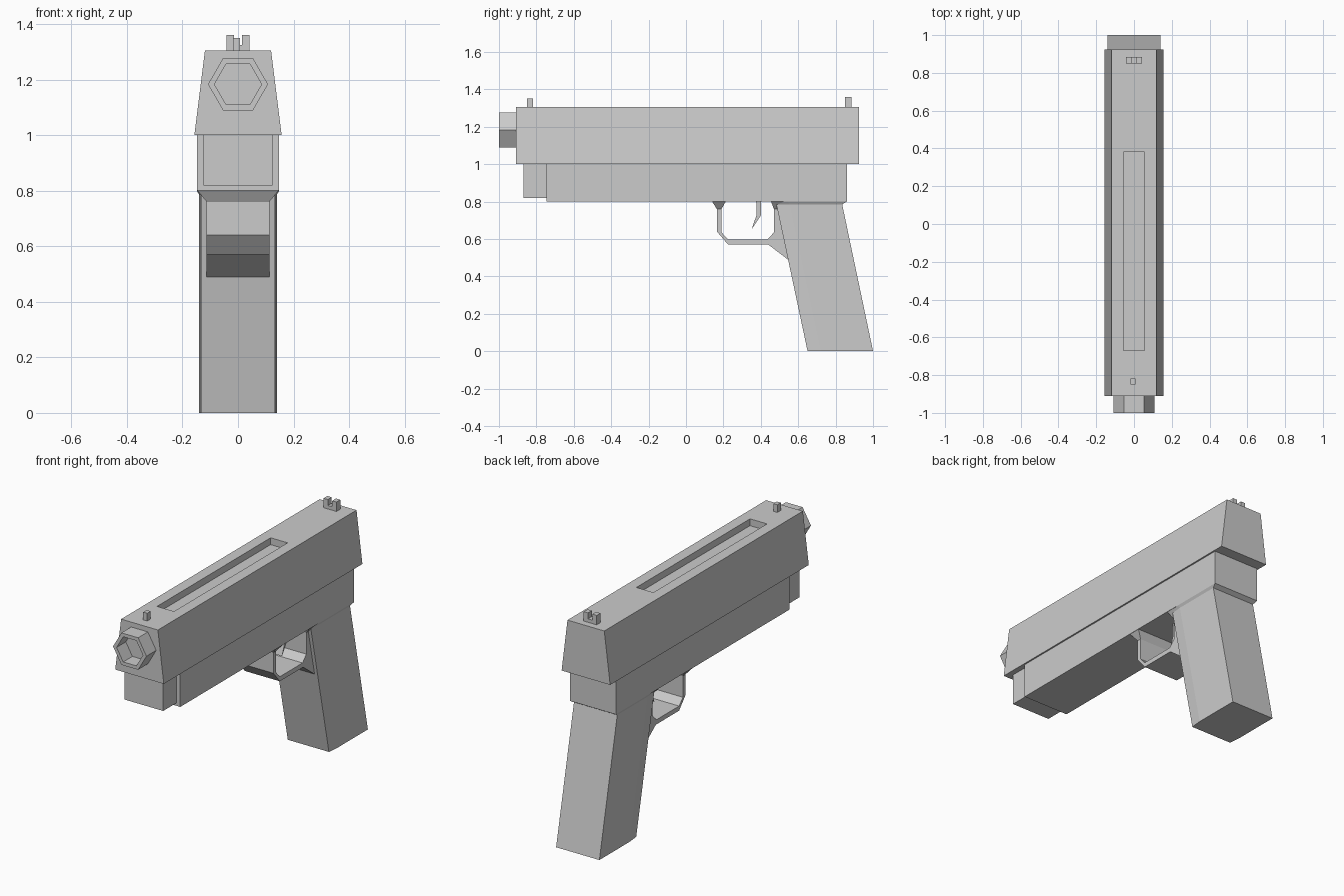
import bpy, bmesh, math

cube = bpy.data.objects.get("Cube")
if cube:
    bpy.data.objects.remove(cube, do_unlink=True)

grey = bpy.data.materials.new("plain grey")
grey.use_nodes = True
colour = (0.6, 0.6, 0.6, 1)
grey.diffuse_color = colour
grey.node_tree.nodes["Principled BSDF"].inputs["Base Color"].default_value = colour


def finish(name, bm):
    bmesh.ops.recalc_face_normals(bm, faces=bm.faces)
    mesh = bpy.data.meshes.new(name)
    bm.to_mesh(mesh)
    bm.free()
    mesh.materials.append(grey)
    obj = bpy.data.objects.new(name, mesh)
    bpy.context.collection.objects.link(obj)
    return obj


def loft(name, rings):
    """Join matching rings of points and cap both ends."""
    bm = bmesh.new()
    loops = [[bm.verts.new(p) for p in ring] for ring in rings]
    for a, b in zip(loops, loops[1:]):
        for i in range(len(a)):
            j = (i + 1) % len(a)
            bm.faces.new((a[i], a[j], b[j], b[i]))
    bm.faces.new(loops[0])
    bm.faces.new(loops[-1])
    return finish(name, bm)


def side_profile(name, points, half, x=0):
    """Extrude a (y, z) outline across the width."""
    return loft(name, [[(x + s * half, y, z) for y, z in points] for s in (-1, 1)])


def box(name, x0, x1, y0, y1, z0, z1):
    return side_profile(name, [(y0, z0), (y1, z0), (y1, z1), (y0, z1)],
                        (x1 - x0) / 2, (x0 + x1) / 2)


def cut(obj, cutter):
    mod = obj.modifiers.new("cut", "BOOLEAN")
    mod.object = cutter
    mod.operation = "DIFFERENCE"
    mod.solver = "EXACT"
    cutter.hide_render = True
    cutter.hide_viewport = True


def hexagon(radius, y):
    return [(radius * math.cos(i * math.pi / 3), y,
             1.183 + radius * math.sin(i * math.pi / 3)) for i in range(6)]


# Tapered slide with a long recess on top
section = [(-0.157, 1.0), (0.157, 1.0), (0.119, 1.305), (-0.119, 1.305)]
slide = loft("slide", [[(x, y, z) for x, z in section] for y in (-0.91, 0.925)])
cut(slide, box("slot_cutter", -0.055, 0.055, -0.67, 0.38, 1.265, 1.4))

# Hexagonal muzzle with a blind bore
loft("muzzle", [hexagon(0.108, -0.9), hexagon(0.108, -1.0),
                hexagon(0.085, -1.0), hexagon(0.085, -0.915)])

# Sights
box("front_sight", -0.018, 0.008, -0.85, -0.818, 1.3, 1.35)
box("rear_sight_base", -0.042, 0.042, 0.85, 0.885, 1.3, 1.325)
for side, s in (("left", 1), ("right", -1)):
    box("rear_sight_post_" + side, *sorted((s * 0.014, s * 0.042)),
        0.85, 0.885, 1.325, 1.36)

# Frame and narrower dust cover
box("frame", -0.148, 0.148, -0.745, 0.86, 0.8, 1.0)
box("dust_cover", -0.125, 0.125, -0.87, -0.745, 0.818, 1.0)


# Raked grip with slightly narrowed front and a flared top
def grip_ring(front, back, z, half):
    crease = front + 0.07
    return [(-half + 0.007, front, z), (half - 0.007, front, z), (half, crease, z),
            (half, back, z), (-half, back, z), (-half, crease, z)]


loft("grip", [grip_ring(0.65, 1.0, 0, 0.14), grip_ring(0.483, 0.835, 0.785, 0.14),
              grip_ring(0.475, 0.86, 0.8, 0.148)])

# Trigger guard strap running back into the grip
outer = [(0.165, 0.76), (0.165, 0.64), (0.225, 0.57), (0.44, 0.57), (0.545, 0.49)]
inner = [(0.6, 0.49), (0.52, 0.76), (0.47, 0.76), (0.47, 0.635), (0.435, 0.597),
         (0.225, 0.597), (0.19, 0.635), (0.19, 0.76)]
side_profile("trigger_guard", outer + inner, 0.113)


# Flared joints between guard and frame
def flare(name, low, high):
    loft(name, [[(-w, a, z), (w, a, z), (w, b, z), (-w, b, z)]
                for (a, b), w, z in ((low, 0.113, 0.76), (high, 0.146, 0.8))])


flare("guard_front_flare", (0.165, 0.19), (0.14, 0.212))
flare("guard_rear_flare", (0.47, 0.52), (0.455, 0.52))

# Hooked trigger
side_profile("trigger", [(0.375, 0.81), (0.4, 0.81), (0.4, 0.725), (0.35, 0.65),
                         (0.378, 0.73)], 0.04)
